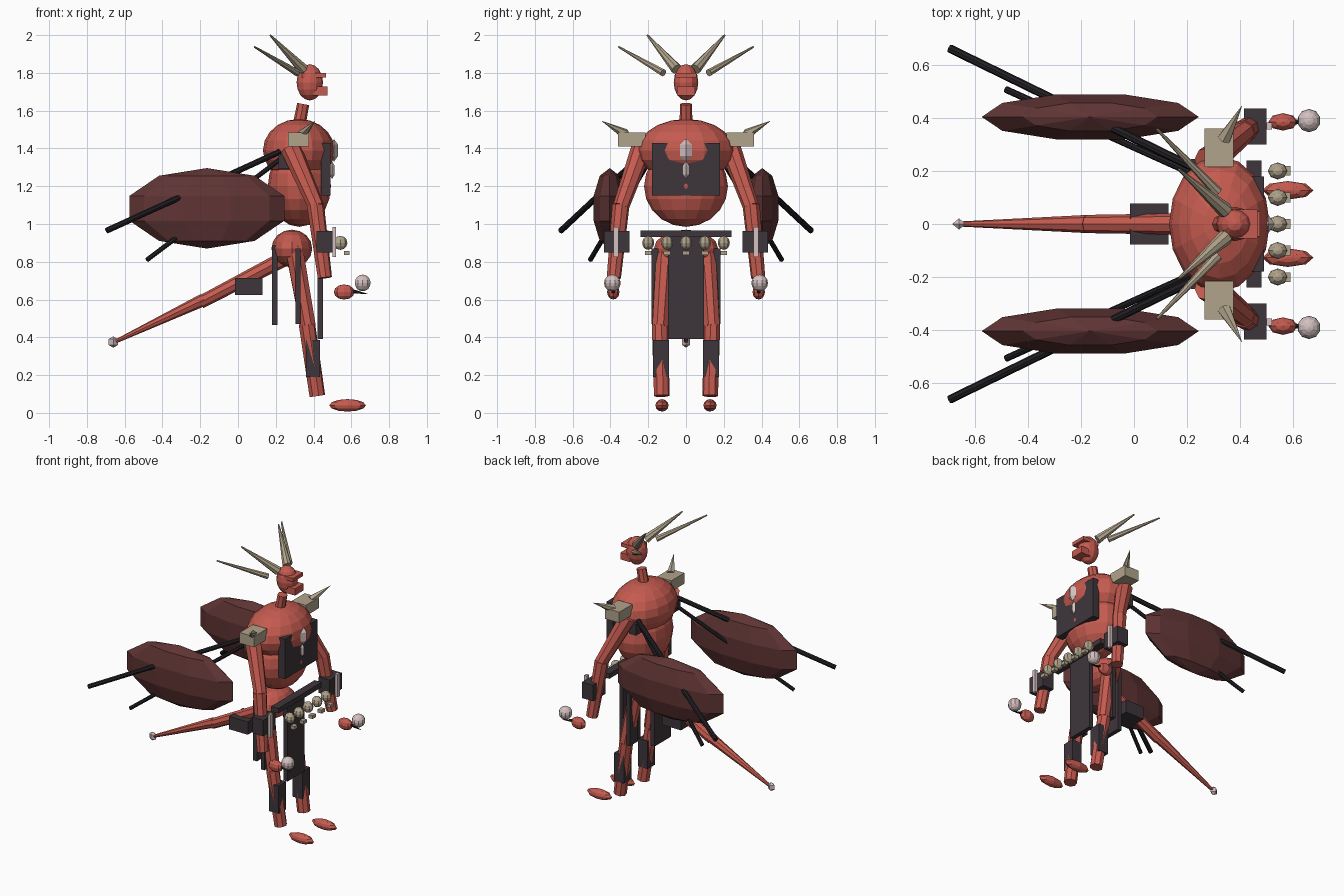
import bpy
from mathutils import Vector, Matrix

old = bpy.data.objects.get("Cube")
if old:
    bpy.data.objects.remove(old, do_unlink=True)


def material(name, r, g, b):
    m = bpy.data.materials.new(name)
    m.use_nodes = True
    m.diffuse_color = (r, g, b, 1)
    m.node_tree.nodes["Principled BSDF"].inputs["Base Color"].default_value = (r, g, b, 1)
    return m


RED = material("red skin", 0.56, 0.105, 0.08)
MAROON = material("wing maroon", 0.115, 0.034, 0.034)
DARK = material("dark armour", 0.048, 0.036, 0.044)
BLACK = material("black strut", 0.016, 0.014, 0.017)
BONE = material("bone", 0.44, 0.37, 0.26)
PALE = material("pale crystal", 0.66, 0.53, 0.53)


def finish(name, mat):
    ob = bpy.context.object
    ob.name = name
    ob.data.materials.append(mat)
    return ob


def box(name, mat, xs, ys, zs):
    """Box spanning the given x, y and z ranges."""
    bpy.ops.mesh.primitive_cube_add(size=1)
    ob = finish(name, mat)
    spans = (xs, ys, zs)
    size = [abs(s[1] - s[0]) for s in spans]
    mid = Vector([(s[0] + s[1]) / 2 for s in spans])
    ob.data.transform(Matrix.Translation(mid) @ Matrix.Diagonal((*size, 1)))
    return ob


def ball(name, mat, centre, radii, segments=10, rings=8, turn=0):
    """Faceted ellipsoid."""
    bpy.ops.mesh.primitive_uv_sphere_add(segments=segments, ring_count=rings, radius=1)
    ob = finish(name, mat)
    ob.data.transform(Matrix.Translation(centre) @ Matrix.Diagonal((*radii, 1))
                      @ Matrix.Rotation(turn, 4, "Z"))
    return ob


def limb(name, mat, start, end, r1, r2, sides=8):
    """Tapered cylinder between two points."""
    a, b = Vector(start), Vector(end)
    bpy.ops.mesh.primitive_cone_add(vertices=sides, radius1=r1, radius2=r2,
                                    depth=(b - a).length)
    ob = finish(name, mat)
    turn = (b - a).to_track_quat("Z", "Y").to_matrix().to_4x4()
    ob.data.transform(Matrix.Translation((a + b) / 2) @ turn)
    return ob


def gem(name, centre, radii):
    return ball(name, PALE, centre, radii, 4, 2)


# Head and neck
ball("head", RED, (0.38, 0, 1.75), (0.07, 0.065, 0.096), 12, 8)
box("brow", RED, (0.34, 0.465), (-0.055, 0.055), (1.775, 1.8))
box("jaw", RED, (0.4, 0.475), (-0.048, 0.048), (1.68, 1.727))
limb("neck", RED, (0.325, 0, 1.53), (0.345, 0, 1.635), 0.034, 0.032)

# Torso, chest armour and hips
ball("chest", RED, (0.322, 0, 1.39), (0.19, 0.255, 0.166), 16, 10)
ball("belly", RED, (0.325, 0, 1.2), (0.167, 0.222, 0.215), 16, 10)
ball("hips", RED, (0.285, 0, 0.87), (0.108, 0.17, 0.1), 12, 8)
box("chest_plate", DARK, (0.44, 0.49), (-0.18, 0.18), (1.15, 1.43))
gem("chest_gem", (0.508, 0, 1.39), (0.025, 0.038, 0.06))
gem("chest_gem_drop", (0.498, 0, 1.285), (0.016, 0.02, 0.047))

# Belt, hanging cloths and skulls
box("belt", DARK, (0.425, 0.48), (-0.24, 0.24), (0.93, 0.965))
box("front_cloth", DARK, (0.42, 0.45), (-0.095, 0.095), (0.39, 0.94))
box("back_cloth", DARK, (0.18, 0.21), (-0.09, 0.09), (0.465, 0.885))
for i in range(-2, 3):
    y = i * 0.1
    ball("belt_skull", BONE, (0.542, y, 0.9), (0.037, 0.032, 0.037), 8, 6)
    box("skull_jaw", BONE, (0.56, 0.59), (y - 0.018, y + 0.018), (0.835, 0.858))

# Tail
limb("tail_base", RED, (0.29, 0, 0.84), (-0.2, 0, 0.585), 0.042, 0.034)
limb("tail_end", RED, (-0.18, 0, 0.6), (-0.65, 0, 0.377), 0.034, 0.01)
gem("tail_tip", (-0.66, 0, 0.375), (0.03, 0.024, 0.03))
box("tail_guard", DARK, (-0.015, 0.13), (-0.077, 0.077), (0.625, 0.715))

for side, s in (("left", 1), ("right", -1)):
    # Horns
    limb(side + "_inner_horn", BONE, (0.345, s * 0.05, 1.82), (0.17, s * 0.205, 2),
         0.03, 0.005)
    limb(side + "_outer_horn", BONE, (0.315, s * 0.12, 1.8), (0.087, s * 0.357, 1.938),
         0.02, 0.005)

    # Shoulder guard
    box(side + "_shoulder_pad", BONE, (0.265, 0.375), (s * 0.215, s * 0.36), (1.41, 1.485))
    limb(side + "_shoulder_spike", BONE, (0.34, s * 0.32, 1.475), (0.407, s * 0.445, 1.545),
         0.028, 0.001, 6)

    # Arm, bracer, hand and orb
    limb(side + "_upper_arm", RED, (0.28, s * 0.235, 1.4), (0.415, s * 0.345, 1.09),
         0.056, 0.043)
    limb(side + "_forearm", RED, (0.41, s * 0.345, 1.1), (0.46, s * 0.382, 0.715),
         0.046, 0.038)
    box(side + "_bracer", DARK, (0.415, 0.5), (s * 0.3, s * 0.435), (0.85, 0.962))
    box(side + "_bracer_blade", PALE, (0.5, 0.52), (s * 0.357, s * 0.383), (0.825, 0.985))
    ball(side + "_hand", RED, (0.562, s * 0.385, 0.64), (0.055, 0.033, 0.04), 8, 6)
    limb(side + "_claw", BLACK, (0.6, s * 0.385, 0.645), (0.685, s * 0.385, 0.63),
         0.012, 0.001, 6)
    ball(side + "_orb", PALE, (0.66, s * 0.39, 0.688), (0.044, 0.044, 0.044), 10, 8)

    # Leg, greave, foot and thigh plate
    limb(side + "_thigh", RED, (0.295, s * 0.11, 0.88), (0.37, s * 0.138, 0.46),
         0.05, 0.044)
    limb(side + "_shin", RED, (0.365, s * 0.138, 0.47), (0.42, s * 0.128, 0.09),
         0.044, 0.042)
    box(side + "_greave", DARK, (0.36, 0.435), (s * 0.09, s * 0.174), (0.19, 0.385))
    ball(side + "_foot", RED, (0.58, s * 0.127, 0.04), (0.097, 0.035, 0.033), 8, 6)
    box(side + "_thigh_plate", DARK, (0.305, 0.332), (s * 0.095, s * 0.182), (0.47, 0.87))

    # Wing shell with its struts
    ball(side + "_wing", MAROON, (-0.165, s * 0.404, 1.083), (0.431, 0.094, 0.213), 10, 5,
         1.5708)
    limb(side + "_long_strut", BLACK, (0.22, s * 0.215, 1.382), (-0.695, s * 0.662, 0.965),
         0.016, 0.016)
    limb(side + "_short_strut", BLACK, (0.22, s * 0.19, 1.34), (-0.482, s * 0.507, 0.81),
         0.013, 0.013)
    box(side + "_strut_mount", DARK, (0.215, 0.27), (s * 0.17, s * 0.245), (1.29, 1.37))
